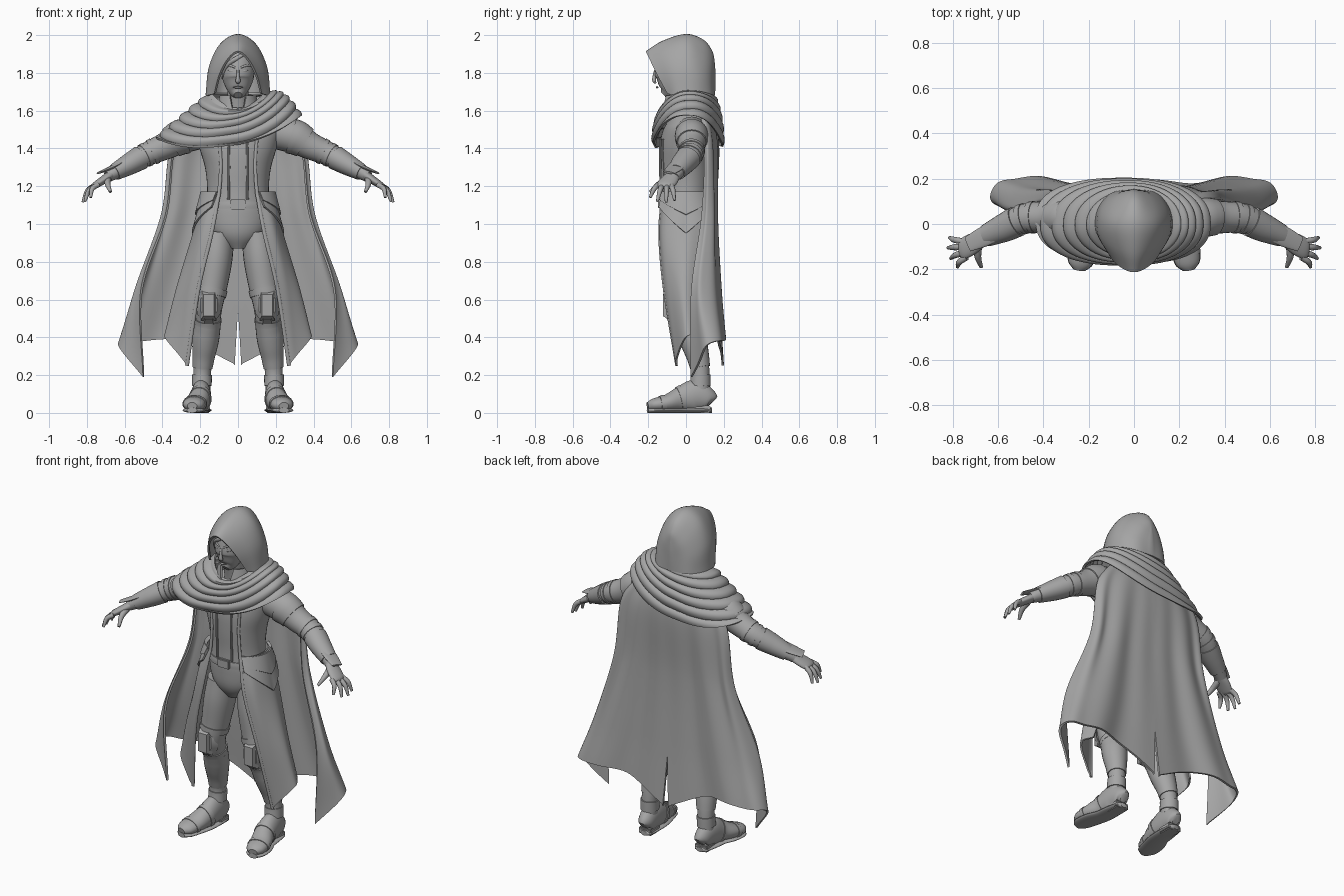
import bpy, bmesh, math
from mathutils import Vector, Matrix

start_cube = bpy.data.objects.get("Cube")
if start_cube:
    bpy.data.objects.remove(start_cube, do_unlink=True)

grey = bpy.data.materials.new("stone_grey")
grey.use_nodes = True
grey.diffuse_color = (.38, .38, .38, 1)
grey.node_tree.nodes["Principled BSDF"].inputs["Base Color"].default_value = (.38, .38, .38, 1)
parts = []


def finish(name, bm, mirror=False, thick=0):
    """Turn a bmesh into a named part with optional mirror and thickness."""
    bmesh.ops.remove_doubles(bm, verts=bm.verts, dist=.00005)
    bmesh.ops.recalc_face_normals(bm, faces=bm.faces)
    mesh = bpy.data.meshes.new(name)
    bm.to_mesh(mesh)
    bm.free()
    mesh.materials.append(grey)
    part = bpy.data.objects.new(name, mesh)
    bpy.context.collection.objects.link(part)
    if mirror:
        modifier = part.modifiers.new("mirror", 'MIRROR')
        modifier.merge_threshold = .0005
    if thick:
        modifier = part.modifiers.new("thickness", 'SOLIDIFY')
        modifier.thickness = thick
        modifier.offset = 0
    parts.append(part)


def spline(points, steps):
    """Smooth curve through the given points."""
    points = [Vector(p) for p in points]
    padded = [2 * points[0] - points[1]] + points + [2 * points[-1] - points[-2]]
    result = []
    for i in range(len(points) - 1):
        a, b, c, d = padded[i:i + 4]
        for step in range(steps):
            t = step / steps
            result.append(.5 * (2 * b + (c - a) * t + (2 * a - 5 * b + 4 * c - d) * t * t
                                + (3 * b - a - 3 * c + d) * t ** 3))
    return result + [points[-1]]


def smooth_grid(rows, across, along):
    """Smooth a coarse grid of points in both directions."""
    rows = [spline(row, across) for row in rows]
    columns = [spline(column, along) for column in zip(*rows)]
    return [list(row) for row in zip(*columns)]


def sheet(name, grid, closed=False, caps=False, mirror=False, thick=0):
    """Skin a grid of points."""
    bm = bmesh.new()
    rows = [[bm.verts.new(p) for p in row] for row in grid]
    count = len(rows[0])
    for low, high in zip(rows, rows[1:]):
        for j in range(count if closed else count - 1):
            k = (j + 1) % count
            bm.faces.new((low[j], low[k], high[k], high[j]))
    if caps:
        bm.faces.new(rows[0])
        bm.faces.new(rows[-1])
    finish(name, bm, mirror, thick)


def tube(name, stations, mirror=False, sides=24, steps=5):
    """Oval tube through stations of x, y, z, half width, half depth."""
    path = spline(stations, steps)
    centres = [Vector(s[:3]) for s in path]
    span = centres[-1] - centres[0]
    sideways = abs(span.x) > max(abs(span.y), abs(span.z))
    reference = Vector((0, 1, 0)) if sideways else Vector((1, 0, 0))
    grid = []
    for i, station in enumerate(path):
        tangent = (centres[min(i + 1, len(path) - 1)] - centres[max(i - 1, 0)]).normalized()
        depth = tangent.cross(reference).normalized()
        width = depth.cross(tangent)
        angles = [math.tau * j / sides for j in range(sides)]
        grid.append([centres[i] + width * station[3] * math.cos(a) + depth * station[4] * math.sin(a)
                     for a in angles])
    sheet(name, grid, True, True, mirror)


def grown(stations, amount):
    """The same stations with a larger girth, for cuffs and bands."""
    return [(*s[:3], s[3] + amount, s[4] + amount) for s in stations]


def block(name, centre, size, mirror=False):
    """Bevelled box."""
    bm = bmesh.new()
    bmesh.ops.create_cube(bm, size=1, matrix=Matrix.Translation(centre) @ Matrix.Diagonal((*size, 1)))
    bmesh.ops.bevel(bm, geom=bm.edges[:], offset=.006, segments=2, affect='EDGES')
    finish(name, bm, mirror)


# Hood: arches from the face opening to the rear seam
hood_half = [
    [(0, -.21, 1.91), (.052, -.19, 1.87), (.095, -.15, 1.79), (.122, -.095, 1.69)],
    [(0, -.12, 1.965), (.08, -.1, 1.92), (.138, -.07, 1.82), (.16, -.04, 1.68)],
    [(0, 0, 2), (.09, 0, 1.95), (.148, .01, 1.83), (.164, .03, 1.68)],
    [(0, .09, 1.97), (.08, .08, 1.91), (.13, .08, 1.8), (.14, .09, 1.68)],
    [(0, .135, 1.91), (.05, .132, 1.86), (.08, .13, 1.78), (.09, .135, 1.68)],
    [(0, .147, 1.85), (0, .15, 1.8), (0, .15, 1.74), (0, .148, 1.68)]]
hood_rows = [[(-x, y, z) for x, y, z in reversed(row[1:])] + row for row in hood_half]
sheet("hood", smooth_grid(hood_rows, 6, 5), thick=.012)

# Head and face
tube("head", [(0, -.118, 1.682, .022, .022), (0, -.097, 1.705, .052, .053), (0, -.075, 1.76, .08, .088),
              (0, -.07, 1.82, .088, .093), (0, -.05, 1.88, .084, .095), (0, -.04, 1.93, .03, .04)])
tube("nose", [(0, -.158, 1.83, .007, .006), (0, -.167, 1.785, .008, .009),
              (0, -.168, 1.757, .014, .01), (0, -.158, 1.745, .007, .004)], sides=12)
tube("lips", [(-.026, -.148, 1.722, .003, .003), (0, -.154, 1.724, .006, .006),
              (.026, -.148, 1.722, .003, .003)], sides=10)
tube("brows", [(.014, -.159, 1.828, .005, .005), (.04, -.151, 1.838, .005, .006),
               (.068, -.127, 1.838, .003, .004)], mirror=True, sides=10)
tube("eyes", [(.02, -.157, 1.81, .003, .002), (.037, -.152, 1.811, .005, .006),
              (.055, -.14, 1.812, .003, .002)], mirror=True, sides=10)
tube("hair_lock", [(.035, -.143, 1.9, .008, .008), (-.02, -.157, 1.87, .012, .008),
                   (-.065, -.135, 1.83, .01, .008), (-.085, -.1, 1.77, .003, .003)], sides=10)
tube("neck", [(0, -.01, 1.54, .075, .07), (0, -.03, 1.63, .06, .06), (0, -.055, 1.73, .055, .055)])

# Upright collar, open at the throat
collar = []
for step in range(9):
    t = step / 8
    gap = .12 + .35 * t
    angles = [gap + (math.tau - 2 * gap) * j / 32 for j in range(33)]
    collar.append([((.12 - .03 * t) * math.sin(a), -.02 - (.11 - .02 * t) * math.cos(a),
                    1.56 + .12 * t) for a in angles])
sheet("collar", collar, thick=.012)

# Draped shoulder wrap, lower over the right shoulder, with swirling folds
wrap = []
for step in range(61):
    t = step / 60
    row = []
    for j in range(96):
        a = math.tau * j / 96
        c, s = math.cos(a), math.sin(a)
        square = 1 - .2 * t
        wide, deep = math.copysign(abs(c) ** square, c), math.copysign(abs(s) ** square, s)
        swell = math.sin(t * math.pi / 2)
        fold = .017 * abs(math.sin(math.pi * 5.5 * t + 1.3 * math.sin(a + .6))) ** .8 * min(1, 6 * t)
        top = 1.69 - .08 * max(0, -s) ** 2
        hem = 1.51 + .06 * c - .095 * s * s
        crown = .05 * math.sin(math.pi * t) * (.5 + .5 * c)
        row.append((-.05 * t + (.14 + .23 * t) * wide + fold * c,
                    .01 + (.12 + .052 * swell) * deep + fold * s,
                    top + (hem - top) * t + crown + fold * .4))
    wrap.append(row)
sheet("shoulder_wrap", wrap, closed=True, thick=.012)

# Cape: half rows from the front edge to the middle of the back
cape_rows = [
    [(.22, .08, 1.57), (.23, .1, 1.57), (.19, .12, 1.57), (.1, .14, 1.57), (0, .145, 1.57)],
    [(.335, .1, 1.4), (.35, .12, 1.4), (.28, .145, 1.4), (.14, .165, 1.4), (0, .17, 1.4)],
    [(.38, .085, 1.05), (.4, .12, 1.05), (.33, .15, 1.05), (.17, .155, 1.05), (0, .155, 1.05)],
    [(.51, .03, .65), (.54, .09, .65), (.44, .175, .65), (.22, .165, .65), (0, .17, .65)],
    [(.5, .03, .19), (.63, .12, .36), (.52, .205, .38), (.28, .18, .38), (0, .195, .25)]]
cape = smooth_grid(cape_rows, 12, 12)
for i, row in enumerate(cape):
    for j, point in enumerate(row):
        u, t = j / (len(row) - 1), i / (len(cape) - 1)
        point.y += .01 * math.sin(u * 22) * math.sin(math.pi * u) * min(1, 2 * t)
    row[-1].x = max(0, .55 - row[-1].z) * .06
sheet("cape", cape, mirror=True, thick=.012)

# Coat body
tube("coat_body", [(0, -.01, .87, .05, .06), (0, -.01, .95, .14, .11), (0, 0, 1.05, .17, .13),
                   (0, 0, 1.18, .163, .13), (0, 0, 1.3, .175, .138), (0, 0, 1.42, .21, .138),
                   (0, .01, 1.52, .23, .12), (0, 0, 1.6, .13, .09)], sides=40)

# Split coat tails wrapping the hips
tail_rows = [
    [(.1, -.122, 1.17), (.155, -.085, 1.17), (.175, 0, 1.17), (.15, .09, 1.17)],
    [(.14, -.14, .95), (.2, -.11, .95), (.235, 0, .95), (.2, .1, .95)],
    [(.21, -.115, .65), (.265, -.085, .65), (.325, -.01, .65), (.28, .08, .65)],
    [(.27, -.05, .25), (.305, -.045, .3), (.385, 0, .4), (.35, .07, .42)]]
tails = smooth_grid(tail_rows, 8, 8)
sheet("coat_tails", tails, mirror=True, thick=.01)

# Trim along the coat opening, and chest plackets
edge = [(*row[0], .01, .007) for row in tails]
tube("coat_trim", [(.1, -.124, 1.45, .009, .007), (.09, -.123, 1.32, .009, .007)] + edge,
     mirror=True, sides=10, steps=2)
tube("plackets", [(.05, -.137, 1.45, .007, .007), (.048, -.136, 1.3, .007, .007),
                  (.05, -.13, 1.13, .007, .007)], mirror=True, sides=8)

# Belt, buckle and pointed hip flaps
tube("belt", [(0, 0, 1.08, .172, .137), (0, 0, 1.1, .17, .138), (0, 0, 1.12, .168, .136)], sides=40)
block("buckle", (0, -.137, 1.105), (.08, .02, .055))
for layer, length in enumerate((1, .55)):
    flap = []
    for step in range(9):
        t = length * step / 8
        row = []
        for j in range(25):
            v = j / 12 - 1
            a = v * .95
            out = layer * .009 + .055 * t
            row.append(((.185 + out) * math.cos(a), (.152 + out * .4) * math.sin(a),
                        1.17 - t * (.08 + .14 * (1 - abs(v)))))
        flap.append(row)
    sheet(f"hip_flaps_{layer + 1}", flap, mirror=True, thick=.01)

# Legs, boot shafts and knee bands
leg = [(.1, 0, .95, .08, .1), (.115, -.01, .82, .086, .1), (.135, -.02, .68, .08, .085),
       (.153, -.025, .57, .072, .075), (.16, .01, .47, .064, .068), (.172, .04, .38, .065, .066),
       (.188, .075, .24, .048, .048), (.192, .075, .12, .046, .05)]
tube("legs", leg, mirror=True)
path = spline(leg, 10)
tube("boot_shafts", grown(path[40:61:4], .005), mirror=True)
tube("ankle_cuffs", grown(path[63:69], .006), mirror=True, steps=2)
for label, index in (("upper_knee", 22), ("lower_knee", 37)):
    tube(f"{label}_bands", grown(path[index:index + 4], .006), mirror=True, steps=2)

# Faceted knee guards on eight-sided bases
for name, sides, width, height, front in (("knee_bases", 8, .068, .112, -.083),
                                          ("knee_guards", 4, .058, .115, -.103)):
    bm = bmesh.new()
    place = Matrix.Translation((.155, front, .57)) @ Matrix.Diagonal((width, 1, height, 1))
    turn = Matrix.Rotation(math.pi / 2, 4, 'X') @ Matrix.Rotation(math.pi / sides, 4, 'Z')
    bmesh.ops.create_cone(bm, cap_ends=True, segments=sides, radius1=1, radius2=.7, depth=.04,
                          matrix=place @ turn)
    finish(name, bm, mirror=True)

# Shoes with soles, heels and straps
shoe = [(.19, .138, .055, .02, .03), (.19, .12, .07, .043, .057), (.195, .05, .09, .053, .085),
        (.202, -.03, .072, .057, .066), (.224, -.1, .052, .062, .046), (.237, -.17, .042, .054, .034),
        (.243, -.203, .036, .026, .02)]
tube("shoes", shoe, mirror=True)
tube("soles", [(x, y, .014, w * 1.04, .014) for x, y, z, w, d in shoe], mirror=True)
block("heels", (.19, .085, .02), (.085, .09, .04), mirror=True)
shoe_path = spline(shoe, 10)
for label, index in (("instep", 28), ("toe", 42)):
    tube(f"{label}_straps", grown(shoe_path[index:index + 4], .004), mirror=True, steps=2)

# Sleeves, shoulder caps, sleeve bands and gauntlets
arm = [(.19, .03, 1.485, .085, .085), (.3, .03, 1.46, .083, .088), (.38, .03, 1.415, .072, .073),
       (.48, .025, 1.37, .065, .062), (.57, -.015, 1.32, .058, .052), (.66, -.055, 1.27, .042, .037),
       (.69, -.07, 1.25, .036, .03)]
tube("sleeves", arm, mirror=True)
arm_path = spline(arm, 10)
tube("shoulder_caps", grown(arm_path[8:18:3], .006), mirror=True)
for number, index in enumerate((26, 30)):
    tube(f"sleeve_bands_{number + 1}", grown(arm_path[index:index + 3], .004), mirror=True, steps=2)
tube("gauntlets", grown(arm_path[34:52:3], .006), mirror=True)
tube("gauntlet_guards", [(.55, -.01, 1.36, .03, .012), (.65, -.05, 1.307, .045, .012),
                         (.735, -.09, 1.272, .034, .006)], mirror=True)

# Hands
tube("palms", [(.665, -.06, 1.265, .032, .026), (.71, -.085, 1.235, .046, .022),
               (.755, -.11, 1.205, .046, .018), (.77, -.115, 1.192, .03, .01)], mirror=True)
tips = [(.815, -.06, 1.125), (.822, -.105, 1.115), (.81, -.152, 1.12), (.78, -.19, 1.14)]
for row, (name, tip) in enumerate(zip(("little", "ring", "middle", "index"), tips)):
    base = Vector((.752 - .004 * row, -.078 - .023 * row, 1.208))
    middle = (base + Vector(tip)) / 2 + Vector((.012, 0, .012))
    tube(f"{name}_fingers", [(*base, .014, .014), (*middle, .013, .013), (*tip, .007, .007)],
         mirror=True, sides=12)
tube("thumbs", [(.69, -.09, 1.24, .02, .02), (.69, -.145, 1.21, .015, .015),
                (.675, -.19, 1.17, .008, .008)], mirror=True, sides=12)

# Bake modifiers and shade smooth with sharp creases
bpy.ops.object.select_all(action='DESELECT')
for part in parts:
    part.select_set(True)
bpy.context.view_layer.objects.active = parts[0]
bpy.ops.object.convert(target='MESH')
bpy.ops.object.shade_smooth_by_angle(angle=math.radians(40))
